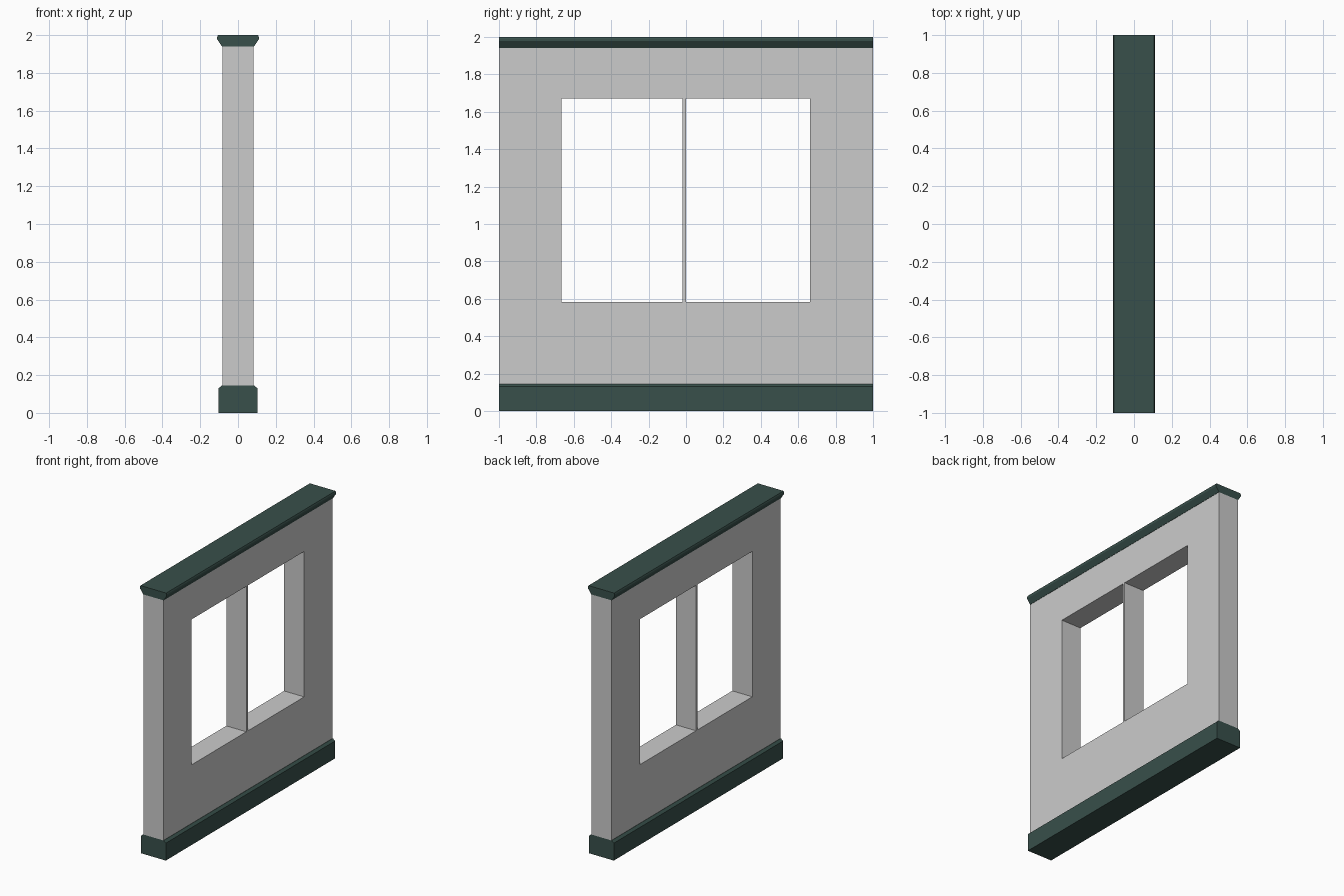
import bpy
import bmesh

if "Cube" in bpy.data.objects:
    bpy.data.objects.remove(bpy.data.objects["Cube"])

GREEN = bpy.data.materials.new("dark_green_trim")
GREEN.diffuse_color = (0.04, 0.08, 0.07, 1.0)
GREEN.use_nodes = True
GREEN.node_tree.nodes["Principled BSDF"].inputs["Base Color"].default_value = GREEN.diffuse_color


def finish(bm, name, material=None):
    bmesh.ops.recalc_face_normals(bm, faces=bm.faces)
    mesh = bpy.data.meshes.new(name)
    bm.to_mesh(mesh)
    bm.free()
    obj = bpy.data.objects.new(name, mesh)
    bpy.context.collection.objects.link(obj)
    if material:
        mesh.materials.append(material)
    return obj


def extrude(bm, faces, offset):
    geom = bmesh.ops.extrude_face_region(bm, geom=faces)["geom"]
    verts = [g for g in geom if isinstance(g, bmesh.types.BMVert)]
    bmesh.ops.translate(bm, verts=verts, vec=offset)


def trim(name, half_profile):
    """Mirror a half profile (x, z) across x = 0 and run it along y."""
    outline = half_profile + [(-x, z) for x, z in reversed(half_profile)]
    bm = bmesh.new()
    face = bm.faces.new([bm.verts.new((x, -1, z)) for x, z in outline])
    # keep the starting cap: extrusion of a lone face leaves it in place
    extrude(bm, [face], (0, 2, 0))
    return finish(bm, name, GREEN)


# Wall panel: grid of cells with the two window cells left open
def wall(half_depth=0.083):
    ys = [-1, -0.665, -0.02, 0.0, 0.663, 1]
    zs = [0.145, 0.583, 1.67, 1.94]
    windows = {(1, 1), (3, 1)}
    bm = bmesh.new()
    grid = [[bm.verts.new((-half_depth, y, z)) for z in zs] for y in ys]
    faces = []
    for i in range(len(ys) - 1):
        for j in range(len(zs) - 1):
            if (i, j) not in windows:
                faces.append(bm.faces.new((grid[i][j], grid[i + 1][j],
                                           grid[i + 1][j + 1], grid[i][j + 1])))
    extrude(bm, faces, (2 * half_depth, 0, 0))
    return finish(bm, "window_wall")


wall()

# Baseboard with chamfered top edges
trim("baseboard", [(0.103, 0), (0.103, 0.13), (0.085, 0.145)])

# Top cap flaring outward, with a small bevel on top
trim("top_cap", [(0.085, 1.94), (0.11, 1.978), (0.11, 1.99), (0.106, 2.0)])
